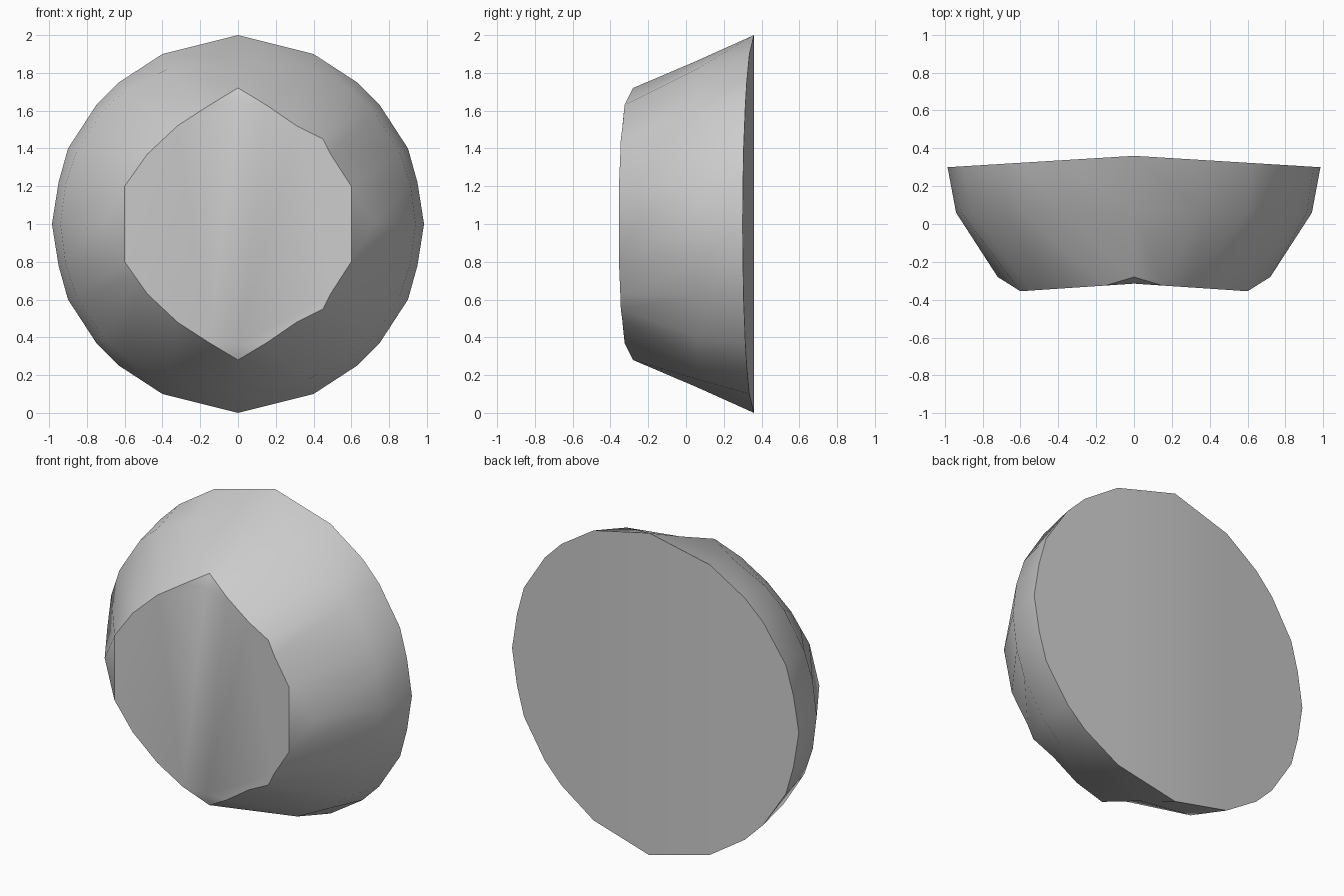
import bpy, bmesh, math

old = bpy.data.objects.get("Cube")
if old:
    bpy.data.objects.remove(old, do_unlink=True)

# Quarter outlines (across, up) from the top point to the side point
BACK = [(0, 1), (.40, .90), (.63, .75), (.75, .63), (.90, .40), (.95, .22), (.985, 0)]
FRONT_R = [(0, .72), (.15, .63), (.31, .52), (.45, .45), (.49, .37), (.60, .2), (.72, 0)]
FRONT_L = [(0, .72), (.15, .63), (.32, .52), (.48, .37), (.54, .285), (.60, .2), (.72, 0)]
BELLY = [.865, .90, .925, .935, .937, .937, .94]


def full_ring(right, left):
    """Mirror quarter outlines into a closed ring, clockwise from the top."""
    ring = list(right)
    ring += [(x, -z) for x, z in reversed(right[:-1])]
    ring += [(-x, -z) for x, z in left[1:]]
    ring += [(-x, z) for x, z in reversed(left[1:-1])]
    return ring


def front_depth(x, z):
    # the four tips bend back from the shallow folded front
    if abs(x) > .7 or abs(z) > .7:
        return -.28
    return -.315 - .067 * abs(x)


belly = []
for (x, z), r in zip(BACK, BELLY):
    a = math.atan2(x, z)
    belly.append((r * math.sin(a), r * math.cos(a)))

bm = bmesh.new()


def add_ring(points, depth):
    return [bm.verts.new((x, depth(x, z), z + 1)) for x, z in points]


back = add_ring(full_ring(BACK, BACK), lambda x, z: .36 - .061 * abs(x))
mid = add_ring(full_ring(belly, belly), lambda x, z: .06)
front = add_ring(full_ring(FRONT_R, FRONT_L), front_depth)
n = len(back)
half = n // 2

# Rounded side wall
for a, b in ((back, mid), (mid, front)):
    for i in range(n):
        j = (i + 1) % n
        bm.faces.new((a[i], a[j], b[j], b[i]))

# Folded back: two flat halves
bm.faces.new(back[:half + 1])
bm.faces.new(back[half:] + back[:1])

# Folded front: two flat halves and four bent tips
top = bm.verts.new((0, -.315, 1.64))
low = bm.verts.new((0, -.315, .36))
q = half // 2
for start, first, last in ((0, top, low), (half, low, top)):
    side = [front[(start + k) % n] for k in range(half + 1)]
    bm.faces.new([first] + side[1:q] + side[q + 1:half] + [last])
    bm.faces.new(side[q - 1:q + 2])
    bm.faces.new((side[0], side[1], first))
    bm.faces.new((side[half - 1], side[half], last))

bmesh.ops.recalc_face_normals(bm, faces=bm.faces)
mesh = bpy.data.meshes.new("truncated_dome")
bm.to_mesh(mesh)
bm.free()
dome = bpy.data.objects.new("truncated_dome", mesh)
bpy.context.collection.objects.link(dome)

# Plain grey material
grey = bpy.data.materials.new("light grey")
grey.use_nodes = True
color = (.6, .6, .6, 1)
grey.diffuse_color = color
grey.node_tree.nodes["Principled BSDF"].inputs["Base Color"].default_value = color
mesh.materials.append(grey)

bpy.ops.object.select_all(action="DESELECT")
dome.select_set(True)
bpy.context.view_layer.objects.active = dome
bpy.ops.object.shade_smooth_by_angle(angle=math.radians(35))
